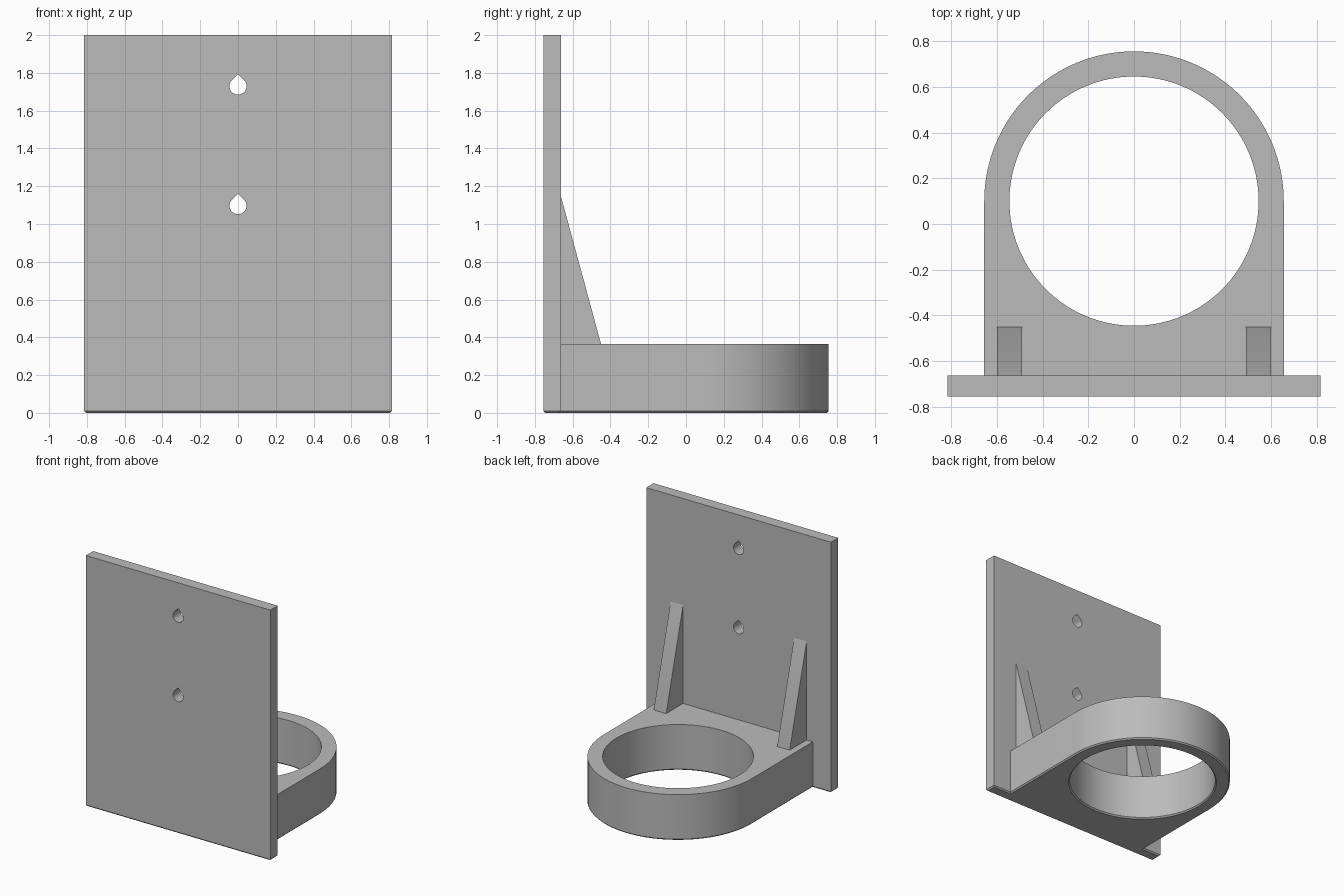
import bpy, bmesh
from math import sin, cos, pi, radians, sqrt
from mathutils import Vector

cube = bpy.data.objects.get("Cube")
if cube:
    bpy.data.objects.remove(cube, do_unlink=True)

grey = bpy.data.materials.new("plain grey")
grey.use_nodes = True
colour = (0.5, 0.5, 0.5, 1)
grey.diffuse_color = colour
grey.node_tree.nodes["Principled BSDF"].inputs["Base Color"].default_value = colour

PLATE_FRONT, PLATE_BACK = -0.755, -0.663
RING_Y, RING_R, HOLE_R, RING_TOP = 0.1, 0.655, 0.545, 0.365
CHAMFER = 0.01


def arc(radius, start, end, steps, cy=0.0):
    angles = [start + (end - start) * i / steps for i in range(steps + 1)]
    return [(radius * cos(a), cy + radius * sin(a)) for a in angles]


def prism(name, outline, direction, keep_edge=None):
    """Extrude an outline of 3D points; chamfer the bottom edges that keep_edge accepts."""
    bm = bmesh.new()
    face = bm.faces.new([bm.verts.new(p) for p in outline])
    new = bmesh.ops.extrude_face_region(bm, geom=[face])["geom"]
    bmesh.ops.translate(bm, vec=direction,
                        verts=[v for v in new if isinstance(v, bmesh.types.BMVert)])
    bmesh.ops.recalc_face_normals(bm, faces=bm.faces)
    if keep_edge:
        bottom = [e for e in bm.edges
                  if all(abs(v.co.z) < 1e-5 for v in e.verts) and keep_edge(e)]
        bmesh.ops.bevel(bm, geom=bottom, offset=CHAMFER, segments=1, affect='EDGES')
    return add_object(name, bm)


def add_object(name, bm):
    mesh = bpy.data.meshes.new(name)
    bm.to_mesh(mesh)
    bm.free()
    mesh.materials.append(grey)
    obj = bpy.data.objects.new(name, mesh)
    bpy.context.collection.objects.link(obj)
    return obj


def cut(target, cutter):
    mod = target.modifiers.new("cut", 'BOOLEAN')
    mod.operation, mod.solver, mod.object = 'DIFFERENCE', 'EXACT', cutter
    bpy.context.view_layer.objects.active = target
    bpy.ops.object.modifier_apply(modifier=mod.name)
    bpy.data.objects.remove(cutter, do_unlink=True)


# Mounting plate with chamfered foot
w = 0.815
corners = [(-w, PLATE_FRONT), (w, PLATE_FRONT), (w, PLATE_BACK), (-w, PLATE_BACK)]
plate = prism("mounting_plate", [(x, y, 0) for x, y in corners], (0, 0, 2), lambda e: True)

# Teardrop screw holes, pointed at the top
for z in (1.73, 1.097):
    r = 0.045
    drop = arc(r, radians(135), radians(405), 36) + [(0, r * sqrt(2))]
    cut(plate, prism("screw_hole_cutter", [(x, -1, z + h) for x, h in drop], (0, 1, 0)))

# Ring bracket, its root sunk a little into the plate
root = PLATE_BACK - CHAMFER
outline = [(-RING_R, root), (RING_R, root)] + arc(RING_R, 0, pi, 64, RING_Y)
bracket = prism("ring_bracket", [(x, y, 0) for x, y in outline], (0, 0, RING_TOP),
                lambda e: any(v.co.y > root + 0.001 for v in e.verts))

# Round opening, flared at the underside
bm = bmesh.new()
steps = 128
rings = []
for radius, z in ((HOLE_R + 2 * CHAMFER, -CHAMFER), (HOLE_R, CHAMFER), (HOLE_R, 0.5)):
    circle = arc(radius, 0, 2 * pi, steps, RING_Y)[:-1]
    rings.append([bm.verts.new((x, y, z)) for x, y in circle])
for low, high in zip(rings, rings[1:]):
    for i in range(steps):
        j = (i + 1) % steps
        bm.faces.new((low[i], low[j], high[j], high[i]))
bm.faces.new(rings[0])
bm.faces.new(rings[-1])
bmesh.ops.recalc_face_normals(bm, faces=bm.faces)
cut(bracket, add_object("opening_cutter", bm))

# Sloping support ribs
side = [(PLATE_BACK, 1.15), (-0.45, RING_TOP), (-0.45, 0.3), (-0.7, 0.3), (-0.7, 1.15)]
ribs = []
for name, x in (("left_rib", 0.49), ("right_rib", -0.6)):
    ribs.append(prism(name, [(x, y, z) for y, z in side], (0.11, 0, 0)))

# Smooth curved walls, sharp corners
bpy.ops.object.select_all(action='DESELECT')
for obj in [plate, bracket] + ribs:
    obj.select_set(True)
bpy.context.view_layer.objects.active = plate
bpy.ops.object.shade_smooth_by_angle(angle=radians(30))
